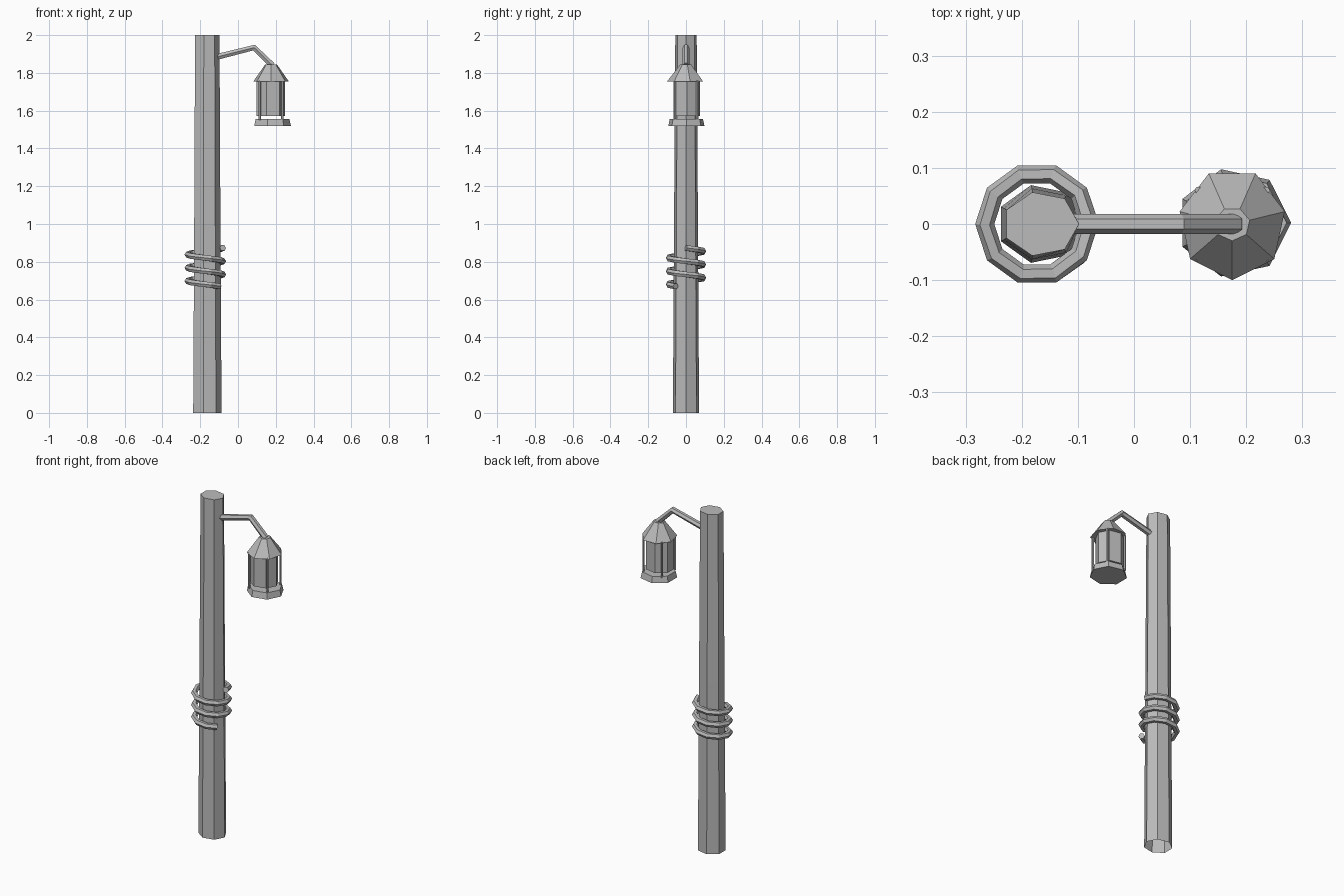
import bpy, bmesh, math
from mathutils import Vector

if "Cube" in bpy.data.objects:
    bpy.data.objects.remove(bpy.data.objects["Cube"])

grey = bpy.data.materials.new("weathered grey")
grey.diffuse_color = (0.5, 0.5, 0.5, 1)
grey.use_nodes = True
grey.node_tree.nodes["Principled BSDF"].inputs["Base Color"].default_value = grey.diffuse_color


def finish(name, bm):
    bmesh.ops.recalc_face_normals(bm, faces=bm.faces)
    me = bpy.data.meshes.new(name)
    bm.to_mesh(me)
    bm.free()
    me.materials.append(grey)
    ob = bpy.data.objects.new(name, me)
    bpy.context.collection.objects.link(ob)
    return ob


def skin(name, rings, cap_start=True, cap_end=True):
    """Join a list of vertex rings into a surface."""
    bm = bmesh.new()
    vs = [[bm.verts.new(p) for p in ring] for ring in rings]
    n = len(vs[0])
    for a, b in zip(vs, vs[1:]):
        for i in range(n):
            bm.faces.new((a[i], a[(i + 1) % n], b[(i + 1) % n], b[i]))
    if cap_start:
        bm.faces.new(vs[0])
    if cap_end:
        bm.faces.new(vs[-1])
    return finish(name, bm)


def prism(name, cx, cy, levels, sides=7, turn=0.0, **caps):
    """Stacked polygons; levels are (z, x radius, y radius)."""
    rings = []
    for z, rx, ry in levels:
        angs = [turn + 2 * math.pi * i / sides for i in range(sides)]
        rings.append([(cx + rx * math.cos(a), cy + ry * math.sin(a), z) for a in angs])
    return skin(name, rings, **caps)


def tube(name, path, r, sides=6):
    """Sweep a polygon along a path with mitred corners."""
    path = [Vector(p) for p in path]
    rings = []
    for i, p in enumerate(path):
        t0 = (p - path[max(i - 1, 0)]).normalized()
        t1 = (path[min(i + 1, len(path) - 1)] - p).normalized()
        t = (t0 + t1).normalized()
        side = t.cross(Vector((0, 0, 1))).normalized()
        up = side.cross(t)
        rings.append([p + r * (side * math.cos(a) + up * math.sin(a))
                      for a in (2 * math.pi * k / sides for k in range(sides))])
    return skin(name, rings)


# Tapered seven-sided post, open underneath
prism("post", -0.166, 0, [(0, 0.079, 0.071), (1.0, 0.073, 0.065), (2.0, 0.068, 0.058)],
      cap_start=False)

# Rope wound down around the post
rope = []
for i in range(30):
    a = math.radians(36 * i)
    rope.append((-0.173 + 0.093 * math.cos(a), 0.093 * math.sin(a), 0.873 - 0.007 * i))
tube("rope", rope, 0.017)

# Bent bracket arm
tube("bracket_arm", [(-0.13, 0, 1.88), (0.085, 0, 1.934), (0.182, 0, 1.84)], 0.018)

# Lantern: roof, glass, base and four corner rods
LX = 0.175
prism("lantern_roof", LX, 0, [(1.755, 0.096, 0.1), (1.845, 0.032, 0.03)], turn=-math.pi / 2)
prism("lantern_glass", LX - 0.006, 0.004, [(1.572, 0.08, 0.073), (1.757, 0.08, 0.073)])
prism("lantern_base", LX + 0.003, 0.002, [(1.52, 0.102, 0.098), (1.556, 0.094, 0.09)])
for k in range(4):
    a = math.radians(45 + 90 * k)
    prism("lantern_rod_%d" % (k + 1), LX + 0.085 * math.cos(a), 0.085 * math.sin(a),
          [(1.55, 0.007, 0.007), (1.76, 0.007, 0.007)], sides=6)
